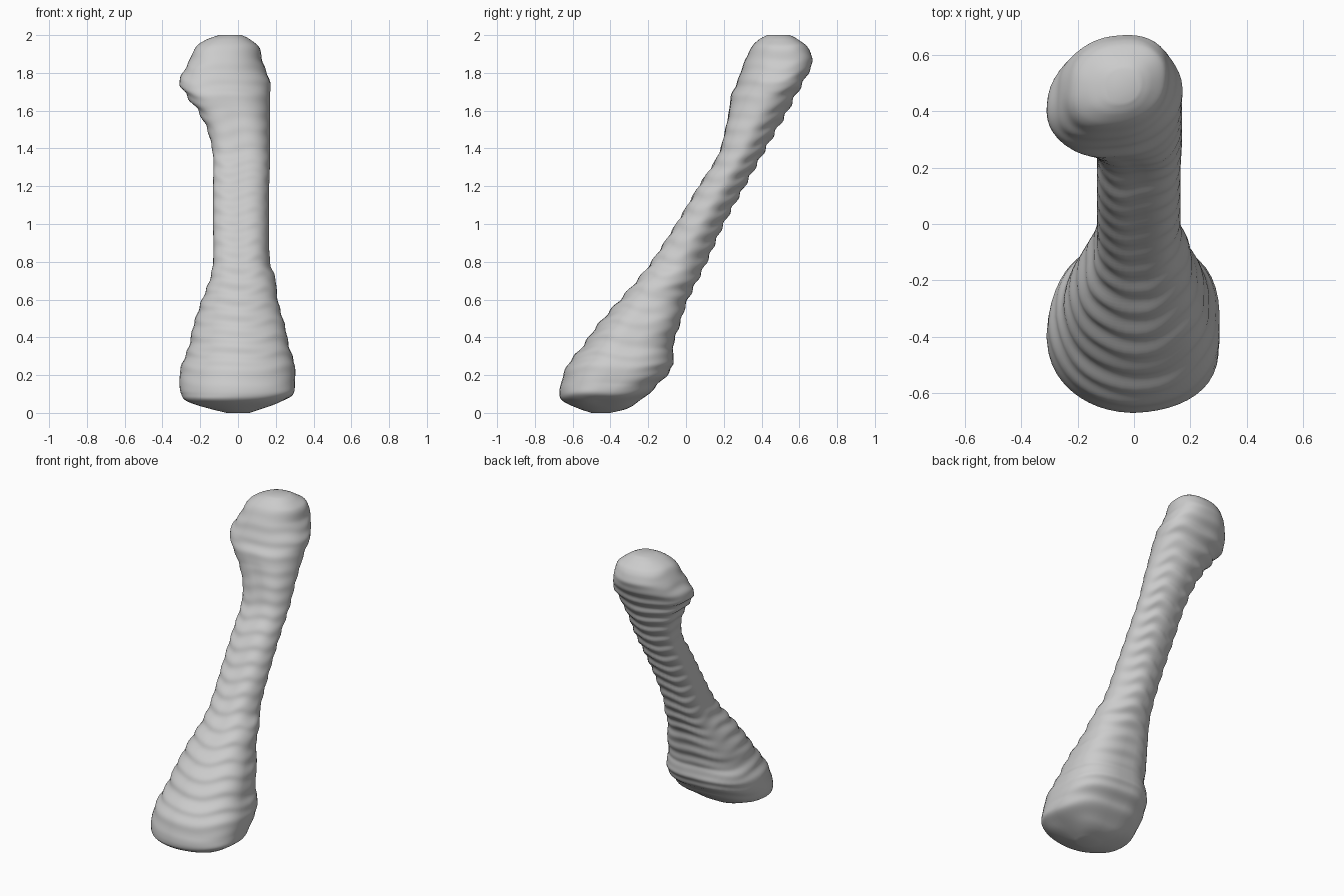
import bpy
import bmesh
from math import sin, cos, pi, copysign

if "Cube" in bpy.data.objects:
    bpy.data.objects.remove(bpy.data.objects["Cube"], do_unlink=True)

SIDES = 48
LAYERS = 240
RIPPLE = 0.085

# Outline of the bone: height, right, left, front, back
OUTLINE = [
    (0, -.06, .06, -.5, -.4),
    (.02, -.14, .12, -.56, -.32),
    (.06, -.27, .23, -.65, -.25),
    (.1, -.3, .29, -.67, -.2),
    (.16, -.31, .3, -.66, -.14),
    (.25, -.3, .3, -.63, -.07),
    (.35, -.26, .27, -.55, -.07),
    (.45, -.24, .25, -.48, -.04),
    (.6, -.19, .21, -.35, .01),
    (.7, -.15, .2, -.26, .06),
    (.8, -.13, .17, -.18, .11),
    (1, -.13, .165, -.05, .2),
    (1.2, -.13, .165, .07, .31),
    (1.36, -.13, .17, .17, .4),
    (1.5, -.16, .17, .21, .48),
    (1.6, -.21, .17, .23, .54),
    (1.68, -.27, .17, .24, .58),
    (1.75, -.31, .17, .27, .62),
    (1.86, -.26, .13, .31, .67),
    (1.94, -.22, .11, .35, .64),
    (1.98, -.16, .06, .39, .59),
    (2, -.1, .02, .43, .55),
]


def slope(i, k):
    """Slope of one outline edge at row i, used for smooth blending."""
    a = OUTLINE[max(i - 1, 0)]
    b = OUTLINE[min(i + 1, len(OUTLINE) - 1)]
    return (b[k] - a[k]) / (b[0] - a[0])


def extents(z):
    """Right, left, front and back limits at height z."""
    i = 0
    while i < len(OUTLINE) - 2 and OUTLINE[i + 1][0] < z:
        i += 1
    low, high = OUTLINE[i], OUTLINE[i + 1]
    span = high[0] - low[0]
    t = (z - low[0]) / span
    ease = t * t * (3 - 2 * t)
    result = []
    for k in range(1, 5):
        value = low[k] + (high[k] - low[k]) * ease
        value += slope(i, k) * span * t * (1 - t) ** 2
        value -= slope(i + 1, k) * span * t * t * (1 - t)
        result.append(value)
    return result


def ramp(z, start, end):
    return max(0, min(1, (z - start) / (end - start)))


def rounded(v):
    """Slightly squared circle profile."""
    return copysign(abs(v) ** 0.87, v)


def add_ring(bm, z):
    # Stepped layers fade out at both rounded ends
    fade = min(ramp(z, 0, 0.3), ramp(z, 2, 1.7))
    # The head is turned, and the shaft is flattened at its back left corner
    turn = -0.09 * ramp(z, 1.5, 1.7)
    shaft_part = ramp(z, 0.5, 0.8) * ramp(z, 1.75, 1.55)
    corner = 0.1 * shaft_part - 0.05 * ramp(z, 0.7, 0.5)
    ring = []
    for s in range(SIDES):
        a = 2 * pi * s / SIDES
        # Wavy layer lines, deepest at the back
        wave = 2 * pi * z / RIPPLE + 0.9 * sin(3 * a + z) + 0.6 * sin(5 * a + 4 * z)
        depth = (0.0095 + 0.0025 * sin(a)) * fade
        right, left, front, back = extents(z + depth * sin(wave))
        bulge = 1 - corner * abs(sin(2 * a)) * cos(a - pi / 4)
        x = (left + right) / 2 + (left - right) / 2 * bulge * rounded(cos(a + turn))
        y = (front + back) / 2 + (back - front) / 2 * bulge * rounded(sin(a - turn))
        ring.append(bm.verts.new((x, y, z)))
    return ring


# Bone colour
bone = bpy.data.materials.new("light grey bone")
bone.use_nodes = True
colour = (0.6, 0.6, 0.6, 1)
bone.diffuse_color = colour
bone.node_tree.nodes["Principled BSDF"].inputs["Base Color"].default_value = colour

# Loft the bone, with finer layers near the two ends
bm = bmesh.new()
rings = []
for n in range(LAYERS + 1):
    t = n / LAYERS
    rings.append(add_ring(bm, 2 * t - 0.3 * sin(2 * pi * t) / pi))
for lower, upper in zip(rings, rings[1:]):
    for s in range(SIDES):
        e = (s + 1) % SIDES
        bm.faces.new((lower[s], lower[e], upper[e], upper[s]))
bm.faces.new(list(reversed(rings[0])))
bm.faces.new(rings[-1])
mesh = bpy.data.meshes.new("bone_shaft")
bm.to_mesh(mesh)
bm.free()
mesh.materials.append(bone)
shaft = bpy.data.objects.new("bone_shaft", mesh)
bpy.context.collection.objects.link(shaft)

# Smooth shading
bpy.context.view_layer.objects.active = shaft
shaft.select_set(True)
bpy.ops.object.shade_smooth_by_angle(angle=pi / 3)
